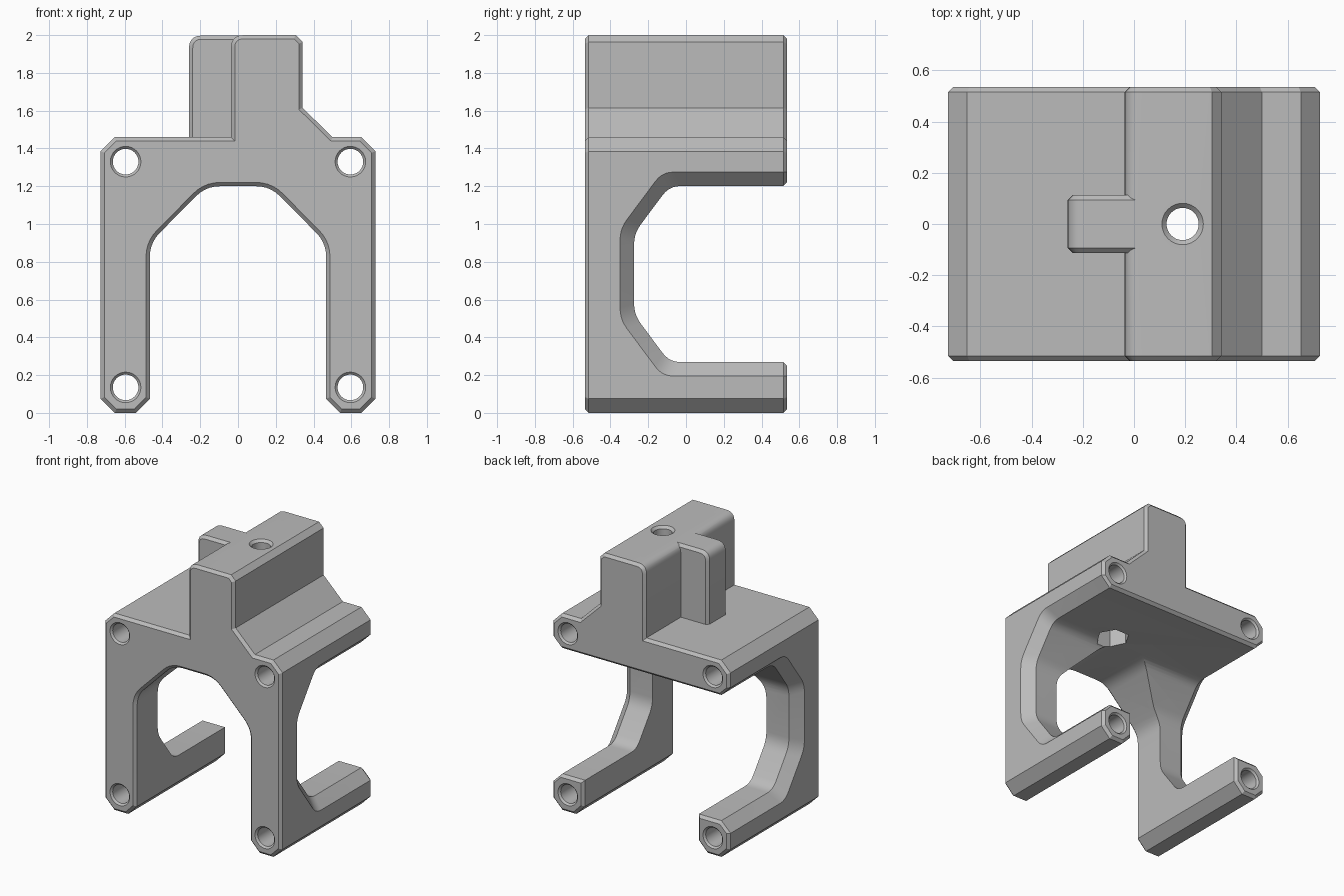
import bpy, bmesh, math
from mathutils import Vector

cube = bpy.data.objects.get("Cube")
if cube:
    bpy.data.objects.remove(cube, do_unlink=True)

HALF_X, HALF_Y, EDGE = 0.727, 0.535, 0.02

grey = bpy.data.materials.new("light grey plastic")
grey.use_nodes = True
colour = (0.5, 0.5, 0.5, 1)
grey.diffuse_color = colour
grey.node_tree.nodes["Principled BSDF"].inputs["Base Color"].default_value = colour


def rounded(points, steps=5):
    """2D outline; a third value rounds that corner with that tangent length."""
    out = []
    for i, p in enumerate(points):
        c = Vector(p[:2])
        if len(p) == 2:
            out.append(c)
            continue
        a = c + (Vector(points[i - 1][:2]) - c).normalized() * p[2]
        b = c + (Vector(points[(i + 1) % len(points)][:2]) - c).normalized() * p[2]
        for k in range(steps + 1):
            t = k / steps
            out.append(a * (1 - t) ** 2 + c * 2 * t * (1 - t) + b * t * t)
    return out


def inset(outline, distance):
    """Move a clockwise outline inwards by an even distance."""
    out = []
    for i, p in enumerate(outline):
        d = (p - outline[i - 1]).normalized()
        e = (outline[(i + 1) % len(outline)] - p).normalized()
        m, n = Vector((d.y, -d.x)), Vector((e.y, -e.x))
        out.append(p + (m + n) * (distance / (1 + m.dot(n))))
    return out


def loft(name, loops):
    """Closed solid through matching loops of points."""
    bm = bmesh.new()
    rings = [[bm.verts.new(p) for p in loop] for loop in loops]
    n = len(rings[0])
    for r, s in zip(rings, rings[1:]):
        for i in range(n):
            j = (i + 1) % n
            bm.faces.new((r[i], r[j], s[j], s[i]))
    bm.faces.new(list(reversed(rings[0])))
    bm.faces.new(rings[-1])
    bmesh.ops.recalc_face_normals(bm, faces=bm.faces[:])
    mesh = bpy.data.meshes.new(name)
    bm.to_mesh(mesh)
    bm.free()
    mesh.materials.append(grey)
    obj = bpy.data.objects.new(name, mesh)
    bpy.context.scene.collection.objects.link(obj)
    return obj


def slab(name, outline, half):
    """Front outline extruded along y, with chamfered front and back rims."""
    small = inset(outline, EDGE)
    stations = [(-half, small), (EDGE - half, outline), (half - EDGE, outline), (half, small)]
    return loft(name, [[(p.x, y, p.y) for p in loop] for y, loop in stations])


def combine(target, other, operation):
    """Apply a boolean with the first solver that changes the mesh."""
    mod = target.modifiers.new("join", 'BOOLEAN')
    mod.operation, mod.object = operation, other
    before = len(target.data.polygons)
    for solver in ('MANIFOLD', 'EXACT', 'FLOAT'):
        mod.solver = solver
        bpy.context.view_layer.update()
        graph = bpy.context.evaluated_depsgraph_get()
        mesh = bpy.data.meshes.new_from_object(target.evaluated_get(graph))
        if len(mesh.polygons) not in (0, before):
            target.modifiers.clear()
            target.data = mesh
            break
    target.modifiers.clear()
    bpy.data.objects.remove(other, do_unlink=True)


def circle(radius, sides=32):
    return [(radius * math.cos(math.tau * i / sides),
             radius * math.sin(math.tau * i / sides)) for i in range(sides)]


# Bracket: front outline with arch, upper block and sloped shoulder
left_leg = [(-0.467, 0.075), (-0.54, 0), (-0.652, 0), (-HALF_X, 0.075)]
arch = [(0.467, 0.9, 0.075), (0.17, 1.2, 0.075)]
outline = left_leg + [
    (-HALF_X, 1.385), (-0.652, 1.46), (-0.037, 1.46),
    (-0.037, 2, 0.067), (0.305, 2), (0.342, 1.963), (0.342, 1.615), (0.5, 1.46),
    (0.652, 1.46), (HALF_X, 1.385)]
outline += [(-x, z) for x, z in reversed(left_leg)]
outline += arch + [(-x, z, t) for x, z, t in reversed(arch)]
bracket = slab("bracket", rounded(outline), HALF_Y)


# Side opening, flared at both outer faces and at the back
def side_outline(top, corner, wall, shoulder):
    upper = [(HALF_Y + 0.04, top + 0.06), (HALF_Y - EDGE, top),
             (corner, top, 0.06), (wall, shoulder, 0.06)]
    lower = [(p[0], 1.47 - p[1], *p[2:]) for p in reversed(upper)]
    return rounded(upper + lower)


inner = side_outline(1.201, -0.088, -0.275, 0.95)
outer = side_outline(1.276, -0.126, -0.35, 0.975)
stations = [(-0.9, outer), (-0.728, outer), (-0.652, inner),
            (0.652, inner), (0.728, outer), (0.9, outer)]
opening = loft("side_opening", [[(x, p.x, p.y) for p in loop] for x, loop in stations])
combine(bracket, opening, 'DIFFERENCE')

# Fin beside the upper block
fin_outline = [(-0.26, 1.4), (-0.26, 1.998, 0.07), (0.05, 1.998), (0.05, 1.4)]
fin = slab("fin", rounded(fin_outline), 0.113)
combine(bracket, fin, 'UNION')

# Four countersunk corner bores along y
for x in (-0.595, 0.595):
    for z in (0.135, 1.33):
        steps = [(-0.575, 0.121), (-0.522, 0.068), (0.522, 0.068), (0.575, 0.121)]
        bore = loft("bore", [[(x + a, y, z + b) for a, b in circle(r)] for y, r in steps])
        combine(bracket, bore, 'DIFFERENCE')

# Vertical screw hole with a hexagonal nut pocket below
screw = [(2.04, 0.121), (1.982, 0.063), (1.1, 0.063)]
hole = loft("screw_hole", [[(0.19 + a, b, z) for a, b in circle(r)] for z, r in screw])
combine(bracket, hole, 'DIFFERENCE')
pocket = loft("nut_pocket", [[(0.19 + a, b, z) for a, b in circle(0.115, 6)]
                             for z in (1.1, 1.45)])
combine(bracket, pocket, 'DIFFERENCE')

# Smooth the rounded corners, keep edges sharp
bpy.ops.object.select_all(action='DESELECT')
bracket.select_set(True)
bpy.context.view_layer.objects.active = bracket
bpy.ops.object.shade_smooth_by_angle(angle=math.radians(25))
